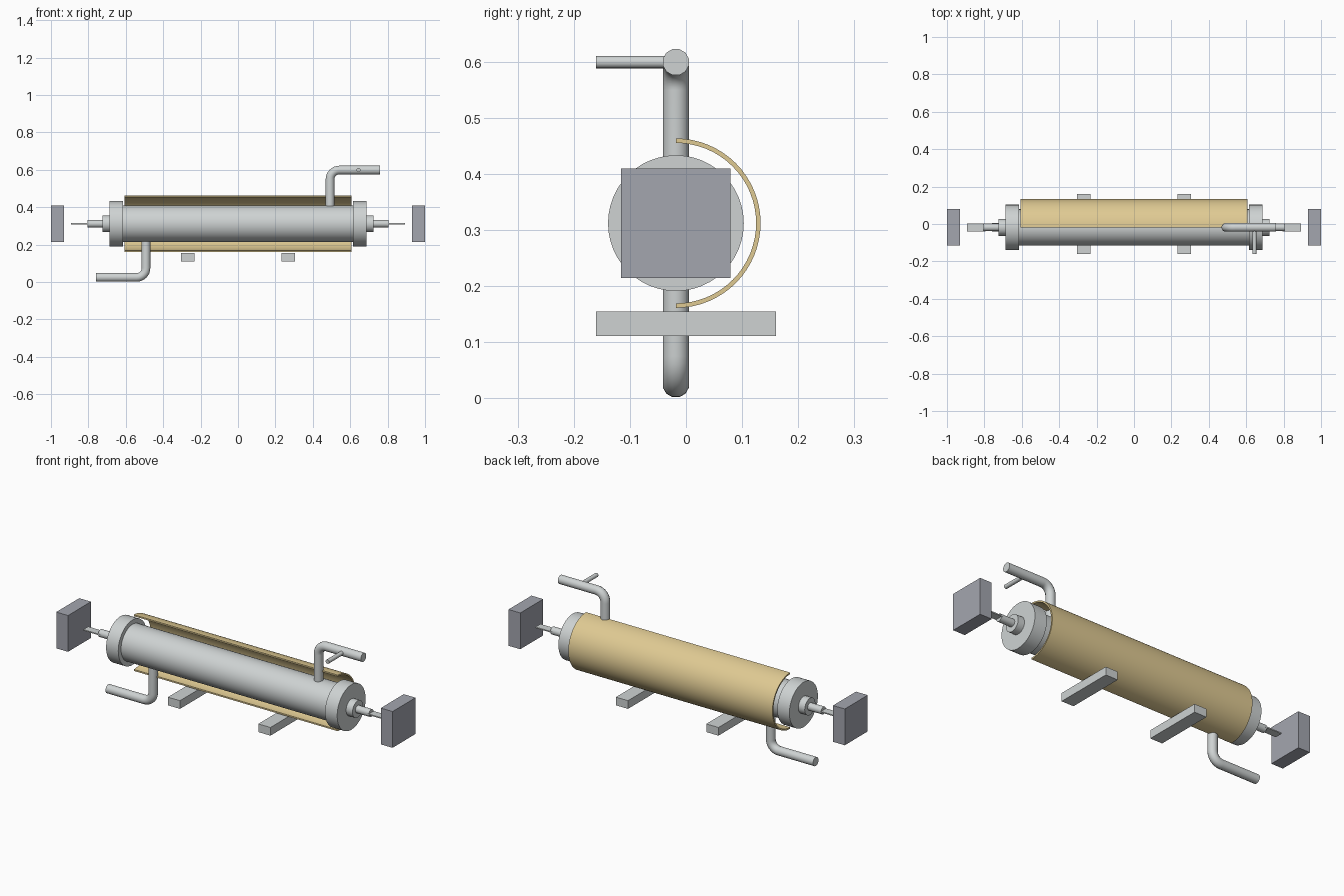
import bpy, bmesh, math
from mathutils import Vector, Matrix

if "Cube" in bpy.data.objects:
    bpy.data.objects.remove(bpy.data.objects["Cube"])

CY, CZ = -0.018, 0.312      # long axis of the tube


def material(name, rgb):
    m = bpy.data.materials.new(name)
    m.diffuse_color = (*rgb, 1)
    m.use_nodes = True
    m.node_tree.nodes["Principled BSDF"].inputs["Base Color"].default_value = m.diffuse_color
    return m


STEEL = material("light steel", (0.62, 0.65, 0.65))
GREY = material("blue grey", (0.37, 0.38, 0.43))
TAN = material("tan insulation", (0.74, 0.59, 0.29))


def finish(name, bm, mat, smooth=True):
    bmesh.ops.recalc_face_normals(bm, faces=bm.faces[:])
    me = bpy.data.meshes.new(name)
    bm.to_mesh(me)
    bm.free()
    ob = bpy.data.objects.new(name, me)
    bpy.context.collection.objects.link(ob)
    me.materials.append(mat)
    if smooth:
        bpy.ops.object.select_all(action='DESELECT')
        ob.select_set(True)
        bpy.context.view_layer.objects.active = ob
        bpy.ops.object.shade_smooth_by_angle(angle=math.radians(35))
    return ob


def box(name, centre, size, mat):
    bm = bmesh.new()
    bmesh.ops.create_cube(bm, size=1, matrix=Matrix.Translation(centre) @ Matrix.Diagonal((*size, 1)))
    return finish(name, bm, mat, False)


def rod(name, a, b, r, mat, sides=48):
    a, b = Vector(a), Vector(b)
    d = b - a
    m = Matrix.Translation((a + b) / 2) @ d.to_track_quat('Z', 'Y').to_matrix().to_4x4()
    bm = bmesh.new()
    bmesh.ops.create_cone(bm, cap_ends=True, segments=sides, radius1=r, radius2=r,
                          depth=d.length, matrix=m)
    return finish(name, bm, mat)


def elbow_pipe(name, s, z_end, r=0.024, bend=0.05, sides=12):
    """Pipe from the tube wall to z_end, bent outward along x on side s."""
    v = 1 if z_end > CZ else -1
    x0, x1 = 0.492, 0.759
    path = [(x0, CZ + v * 0.06, 0)]
    for i in range(9):
        t = math.pi / 2 * i / 8
        path.append((x0 + bend * (1 - math.cos(t)), z_end - v * bend * (1 - math.sin(t)), t))
    path.append((x1, z_end, math.pi / 2))
    bm = bmesh.new()
    rings = []
    for x, z, t in path:
        side = Vector((math.cos(t), 0, -v * math.sin(t)))
        ring = []
        for k in range(sides):
            a = 2 * math.pi * (k + 0.5) / sides
            p = Vector((x, CY, z)) + r * (math.cos(a) * side + math.sin(a) * Vector((0, 1, 0)))
            ring.append(bm.verts.new((s * p.x, p.y, p.z)))
        rings.append(ring)
    for p, q in zip(rings, rings[1:]):
        for k in range(sides):
            n = (k + 1) % sides
            bm.faces.new((p[k], p[n], q[n], q[k]))
    bm.faces.new(rings[0])
    bm.faces.new(rings[-1])
    return finish(name, bm, STEEL)


def half_shell(name, r_in, r_out, half_len, segs=32):
    """Half-round jacket open towards the front."""
    bm = bmesh.new()
    arc = [-math.pi / 2 + math.pi * i / segs for i in range(segs + 1)]
    rows = []
    for a in arc:
        rows.append([bm.verts.new((x, CY + r * math.cos(a), CZ + r * math.sin(a)))
                     for x, r in ((-half_len, r_in), (half_len, r_in),
                                  (half_len, r_out), (-half_len, r_out))])
    for p, q in zip(rows, rows[1:]):
        for k in range(4):
            n = (k + 1) % 4
            bm.faces.new((p[k], p[n], q[n], q[k]))
    bm.faces.new(rows[0])
    bm.faces.new(rows[-1])
    return finish(name, bm, TAN)


# main tube and its jacket
rod("tube", (-0.62, CY, CZ), (0.62, CY, CZ), 0.097, STEEL, 64)
half_shell("insulation_jacket", 0.143, 0.151, 0.607)

# end fittings, mirrored left and right
for s, side in ((-1, "left"), (1, "right")):
    for part, x0, x1, r in (("flange", 0.615, 0.687, 0.121),
                            ("collar", 0.68, 0.725, 0.045),
                            ("shaft", 0.72, 0.805, 0.02)):
        rod(f"{side}_{part}", (s * x0, CY, CZ), (s * x1, CY, CZ), r, STEEL)
    box(f"{side}_blade", (s * 0.843, CY, CZ), (0.10, 0.042, 0.006), STEEL)
    box(f"{side}_end_block", (s * 0.965, CY, CZ), (0.07, 0.195, 0.195), GREY)
    box(f"{side}_foot", (s * 0.269, 0, 0.133), (0.072, 0.32, 0.044), STEEL)

# inlet and outlet pipes with the small probe
elbow_pipe("outlet_pipe", 1, 0.599)
elbow_pipe("inlet_pipe", -1, 0.025)
rod("probe", (0.644, CY, 0.599), (0.644, -0.16, 0.599), 0.011, STEEL, 16)
